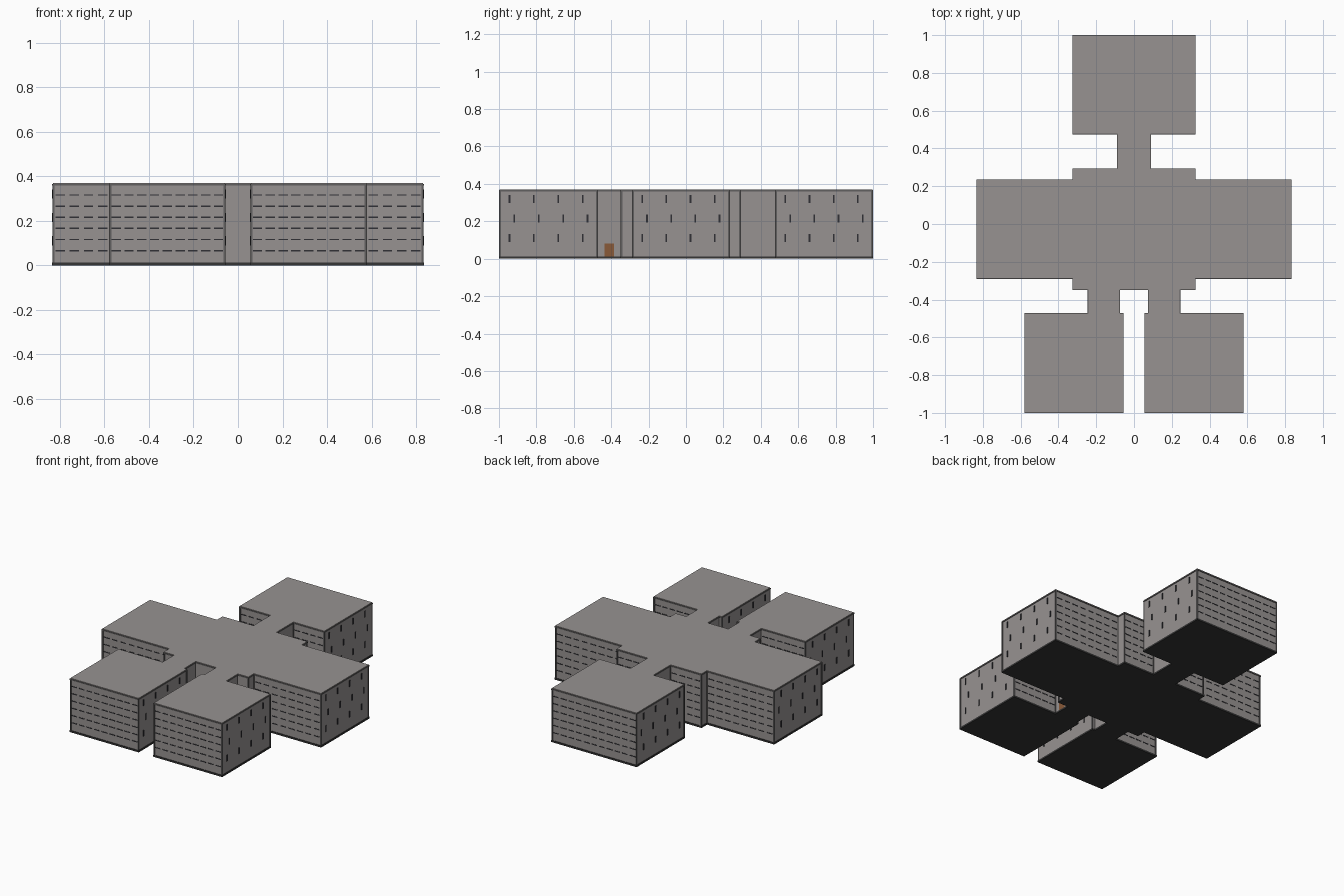
import bpy, bmesh
from mathutils import Vector

if "Cube" in bpy.data.objects:
    bpy.data.objects.remove(bpy.data.objects["Cube"])

HEIGHT = 0.37


def material(name, rgb):
    m = bpy.data.materials.new(name)
    m.diffuse_color = (*rgb, 1)
    m.use_nodes = True
    m.node_tree.nodes["Principled BSDF"].inputs["Base Color"].default_value = m.diffuse_color
    return m


WALL = material("warm_grey", (0.31, 0.29, 0.285))
TRIM = material("dark_grey", (0.12, 0.115, 0.115))
BASE = material("charcoal", (0.035, 0.035, 0.035))
GLASS = material("dark_glass", (0.03, 0.03, 0.035))
WOOD = material("brown_wood", (0.25, 0.10, 0.04))

# Right half of the footprint, mirrored to close the outline
half = [(.075, -.35), (.075, -.47), (.055, -.47), (.055, -1), (.58, -1),
        (.58, -.47), (.245, -.47), (.245, -.35), (.325, -.35), (.325, -.29),
        (.835, -.29), (.835, .235), (.325, .235), (.325, .295), (.09, .295),
        (.09, .475), (.325, .475), (.325, 1)]
outline = [Vector(p) for p in half] + [Vector((-x, y)) for x, y in reversed(half)]


def inset(points, d):
    out = []
    for i, p in enumerate(points):
        a = (p - points[i - 1]).normalized()
        b = (points[(i + 1) % len(points)] - p).normalized()
        n = Vector((-a.y, a.x)) + Vector((-b.y, b.x))
        # Collinear corners need only one normal
        out.append(p + n * (d if abs(a.dot(b)) < 0.5 else d / 2))
    return out


def finish(bm, name, mat):
    bmesh.ops.recalc_face_normals(bm, faces=bm.faces)
    me = bpy.data.meshes.new(name)
    bm.to_mesh(me)
    bm.free()
    me.materials.append(mat)
    ob = bpy.data.objects.new(name, me)
    bpy.context.collection.objects.link(ob)
    return ob


def prism(name, points, z0, z1, mat):
    bm = bmesh.new()
    face = bm.faces.new([bm.verts.new((p.x, p.y, z0)) for p in points])
    top = bmesh.ops.extrude_face_region(bm, geom=[face], use_keep_orig=True)["geom"]
    for v in top:
        if isinstance(v, bmesh.types.BMVert):
            v.co.z = z1
    finish(bm, name, mat)


def box(bm, centre, size):
    vs = bmesh.ops.create_cube(bm, size=1)["verts"]
    for v in vs:
        v.co = Vector(c + s * k for c, s, k in zip(centre, size, v.co))


# Base slab, walls, cornice and roof
walls = inset(outline, 0.004)
prism("base_slab", outline, 0, 0.012, BASE)
prism("walls", walls, 0.012, 0.36, WALL)
prism("cornice", outline, 0.358, 0.366, TRIM)
prism("roof", inset(outline, 0.003), 0.366, HEIGHT, WALL)

# Corner posts
bm = bmesh.new()
for p in inset(outline, 0.006):
    box(bm, (p.x, p.y, 0.185), (0.010, 0.010, 0.347))
finish(bm, "corner_posts", TRIM)

# Window strips on front and back walls, upright slits on side walls, doors in the links
strips, slits, doors = bmesh.new(), bmesh.new(), bmesh.new()
for i, a in enumerate(walls):
    b = walls[(i + 1) % len(walls)]
    length, mid = (b - a).length, (a + b) / 2
    if abs(a.y - b.y) < 1e-4 and length > 0.2:
        n = max(1, round(length / 0.06))
        for row in range(6):
            for k in range(n):
                x = a.x + (b.x - a.x) * (k + 0.5) / n
                box(strips, (x, a.y, 0.066 + 0.05 * row), (0.042, 0.004, 0.006))
    elif abs(a.x - b.x) < 1e-4 and length > 0.4:
        for row in range(3):
            for k in range(4):
                t = (k + 0.4 + 0.2 * (row % 2)) / 4
                y = min(a.y, b.y) + length * t
                box(slits, (a.x, y, 0.11 + 0.105 * row), (0.008, 0.009, 0.042))
    elif abs(abs(a.x) - 0.241) < 0.005 and abs(b.x - a.x) < 1e-4:
        box(doors, (mid.x, mid.y, 0.047), (0.006, 0.05, 0.07))
finish(strips, "window_strips", GLASS)
finish(slits, "window_slits", GLASS)
finish(doors, "doors", WOOD)
